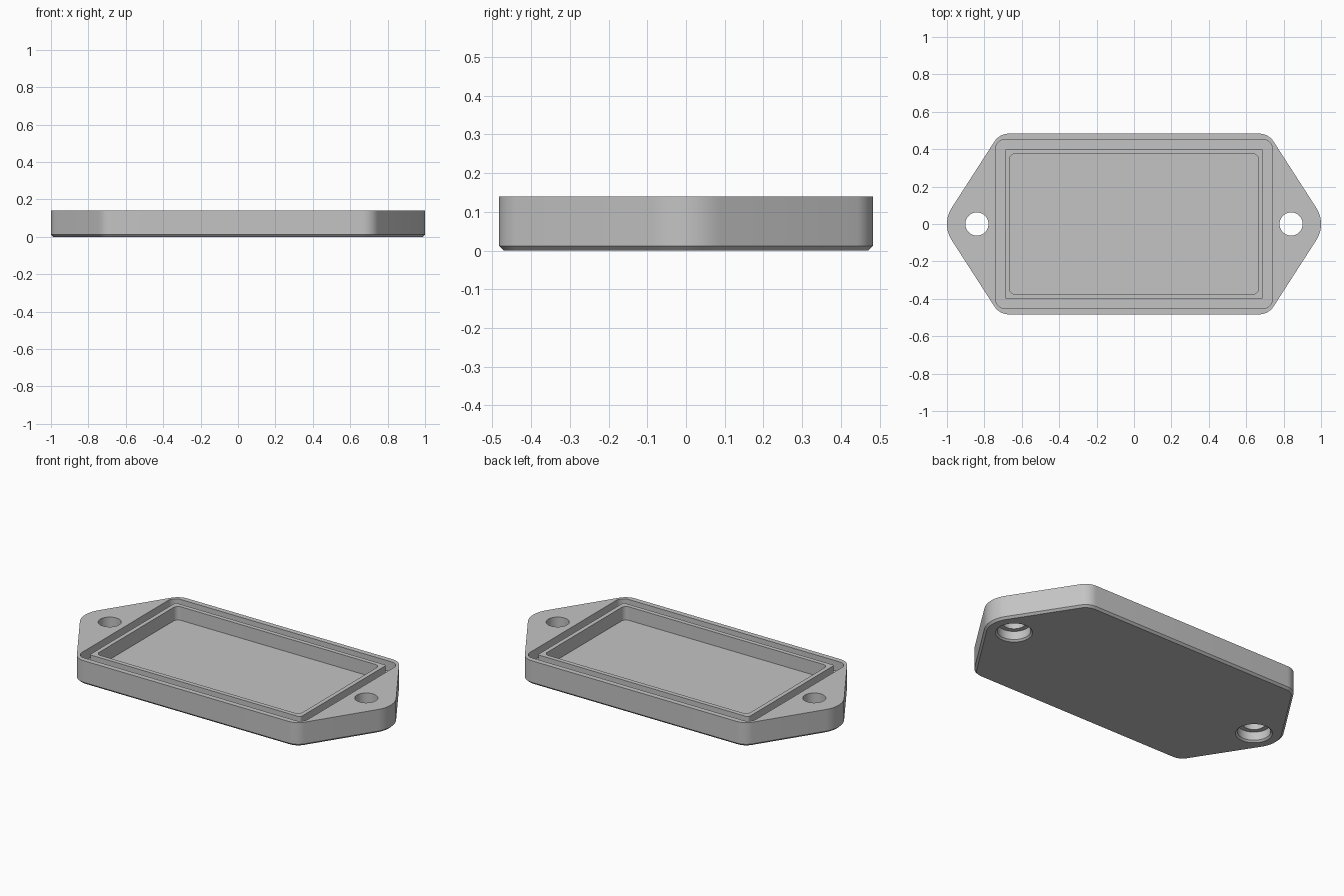
import bpy, bmesh, math

if "Cube" in bpy.data.objects:
    bpy.data.objects.remove(bpy.data.objects["Cube"], do_unlink=True)

HEIGHT, CHAMFER = 0.14, 0.012
FLOOR, GROOVE_FLOOR = 0.06, 0.08
ABOVE, BELOW = HEIGHT + 0.05, -0.02
HOLE_X, TIP_R = 0.84, 0.16
CORNER_X, CORNER_Y, CORNER_R = 0.67, 0.393, 0.09

grey = bpy.data.materials.new("grey plastic")
grey.use_nodes = True
colour = (0.55, 0.55, 0.55, 1)
grey.diffuse_color = colour
grey.node_tree.nodes["Principled BSDF"].inputs["Base Color"].default_value = colour


def arcs(parts, steps=10):
    """Outline made of arcs: (centre x, centre y, radius, start angle, end angle)."""
    points = []
    for cx, cy, r, a0, a1 in parts:
        for i in range(steps + 1):
            a = a0 + (a1 - a0) * i / steps
            points.append((cx + r * math.cos(a), cy + r * math.sin(a)))
    return points


def rounded_rect(hx, hy, r):
    q = math.pi / 2
    corners = [(1, 1), (-1, 1), (-1, -1), (1, -1)]
    return arcs([(sx * (hx - r), sy * (hy - r), r, i * q, (i + 1) * q)
                 for i, (sx, sy) in enumerate(corners)])


def circle(cx, r, sides=48):
    return [(cx + r * math.cos(math.tau * i / sides), r * math.sin(math.tau * i / sides))
            for i in range(sides)]


def flange_outline(inset):
    """Six-cornered outline: round tips at the ends and tangent straight sides."""
    dx, dy = CORNER_X - HOLE_X, CORNER_Y
    t = math.atan2(dy, dx) - math.acos((TIP_R - CORNER_R) / math.hypot(dx, dy))
    q, p, r = math.pi / 2, math.pi, CORNER_R - inset
    return arcs([
        (HOLE_X, 0, TIP_R - inset, -t, t),
        (CORNER_X, CORNER_Y, r, t, q),
        (-CORNER_X, CORNER_Y, r, q, p - t),
        (-HOLE_X, 0, TIP_R - inset, p - t, p + t),
        (-CORNER_X, -CORNER_Y, r, p + t, p + q),
        (CORNER_X, -CORNER_Y, r, p + q, math.tau - t)])


def loft(name, sections, ring=False):
    """Join (outline, z) sections; close them as a ring or cap both ends."""
    bm = bmesh.new()
    loops = [[bm.verts.new((x, y, z)) for x, y in pts] for pts, z in sections]
    pairs = list(zip(loops, loops[1:]))
    if ring:
        pairs.append((loops[-1], loops[0]))
    else:
        bm.faces.new(loops[0][::-1])
        bm.faces.new(loops[-1])
    for a, b in pairs:
        for i in range(len(a)):
            j = (i + 1) % len(a)
            bm.faces.new((a[i], a[j], b[j], b[i]))
    bmesh.ops.recalc_face_normals(bm, faces=bm.faces)
    mesh = bpy.data.meshes.new(name)
    bm.to_mesh(mesh)
    bm.free()
    mesh.materials.append(grey)
    obj = bpy.data.objects.new(name, mesh)
    bpy.context.collection.objects.link(obj)
    return obj


# Flanged cover with a chamfered lower edge
cover = loft("cover", [(flange_outline(CHAMFER), 0),
                       (flange_outline(0), CHAMFER),
                       (flange_outline(0), HEIGHT)])

# Recess and the seal groove around it
recess = rounded_rect(0.665, 0.376, 0.03)
groove_out = rounded_rect(0.74, 0.452, 0.05)
groove_in = rounded_rect(0.69, 0.402, 0.012)
cutters = [
    loft("recess_cutter", [(recess, FLOOR), (recess, ABOVE)]),
    loft("groove_cutter", [(groove_out, ABOVE), (groove_out, GROOVE_FLOOR),
                           (groove_in, GROOVE_FLOOR), (groove_in, ABOVE)], ring=True)]

# Screw holes, counterbored from below with a chamfered mouth
for x in (-HOLE_X, HOLE_X):
    mouth, bore, hole = circle(x, 0.1), circle(x, 0.09), circle(x, 0.062)
    cutters.append(loft("screw_hole_cutter", [
        (mouth, BELOW), (mouth, 0), (bore, 0.01),
        (bore, FLOOR), (hole, FLOOR), (hole, ABOVE)]))

bpy.ops.object.select_all(action="DESELECT")
cover.select_set(True)
bpy.context.view_layer.objects.active = cover
for cutter in cutters:
    cut = cover.modifiers.new(cutter.name, "BOOLEAN")
    cut.operation, cut.solver, cut.object = "DIFFERENCE", "EXACT", cutter
    cutter.hide_render = True
    bpy.ops.object.modifier_apply(modifier=cut.name)
for cutter in cutters:
    bpy.data.objects.remove(cutter, do_unlink=True)

bpy.ops.object.shade_smooth_by_angle(angle=math.radians(30))
